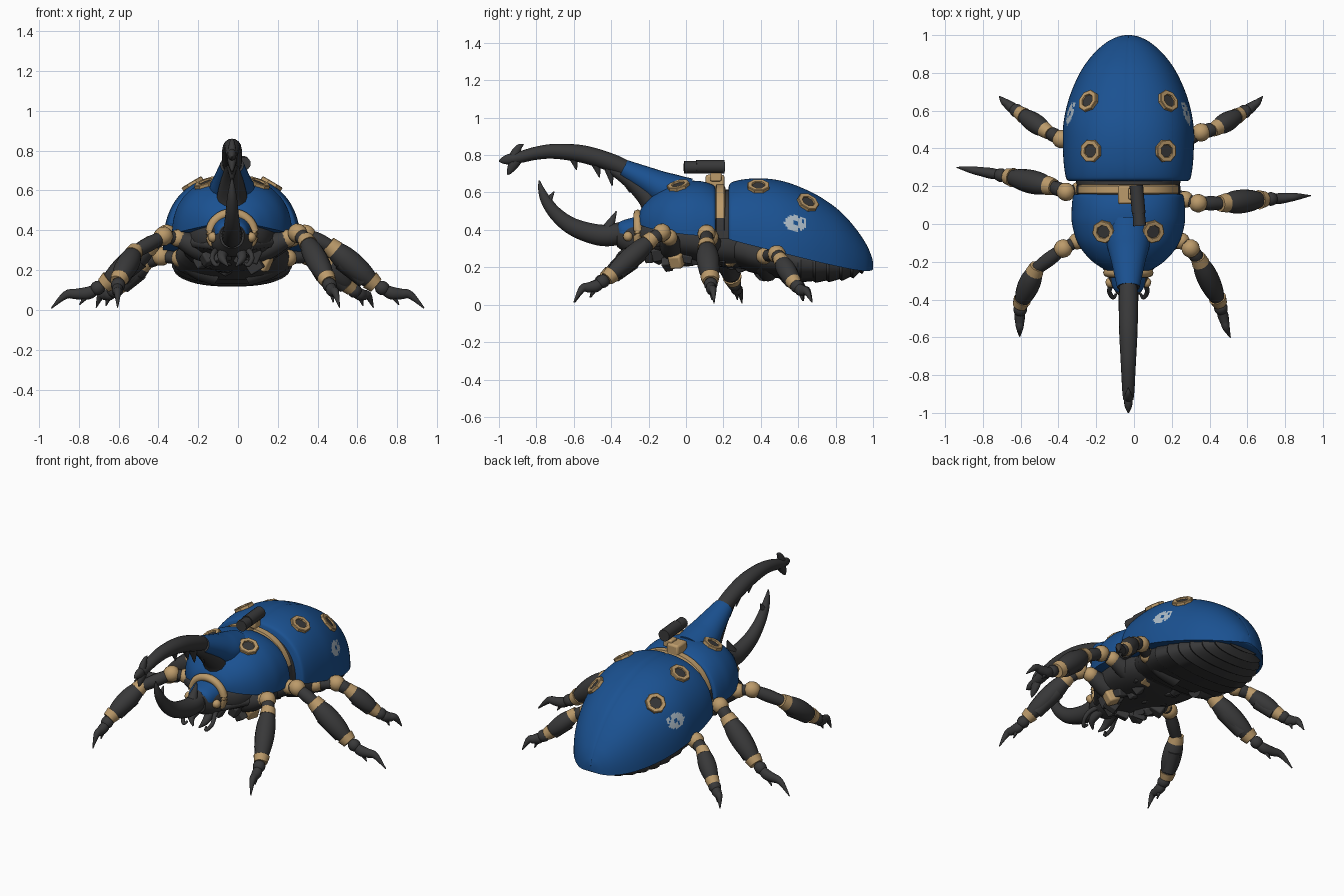
import bpy, bmesh, math, random
from mathutils import Vector
from mathutils.bvhtree import BVHTree

random.seed(4)
X0 = -0.03  # body axis


def material(name, r, g, b):
    m = bpy.data.materials.new(name)
    m.diffuse_color = (r, g, b, 1)
    return m


BLUE = material("blue paint", 0.0105, 0.083, 0.285)
DARK = material("dark grey", 0.040, 0.040, 0.041)
TAN = material("tan metal", 0.50, 0.325, 0.145)
PALE = material("pale worn paint", 0.42, 0.50, 0.57)


def smooth(pts, k):
    """Catmull-Rom subdivision of tuples of any length"""
    out = []
    for i in range(len(pts) - 1):
        a, b, c, d = (pts[max(0, min(len(pts) - 1, j))] for j in (i - 1, i, i + 1, i + 2))
        for s in range(k):
            t = s / k
            out.append(tuple(0.5 * (2 * q + (r - p) * t + (2 * p - 5 * q + 4 * r - w) * t * t
                                    + (3 * q - p - 3 * r + w) * t ** 3)
                             for p, q, r, w in zip(a, b, c, d)))
    return out + [tuple(pts[-1])]


def skin(name, rings, mat, angle=40):
    """Closed skin over a list of equal rings of points"""
    n = len(rings[0])
    verts = [tuple(p) for ring in rings for p in ring]
    faces = [(i * n + j, i * n + (j + 1) % n, (i + 1) * n + (j + 1) % n, (i + 1) * n + j)
             for i in range(len(rings) - 1) for j in range(n)]
    faces += [tuple(range(n)), tuple(range(len(verts) - n, len(verts)))]
    me = bpy.data.meshes.new(name)
    me.from_pydata(verts, [], faces)
    bm = bmesh.new()
    bm.from_mesh(me)
    bmesh.ops.recalc_face_normals(bm, faces=bm.faces[:])
    bm.to_mesh(me)
    bm.free()
    me.polygons.foreach_set("use_smooth", [True] * len(me.polygons))
    me.set_sharp_from_angle(angle=math.radians(angle))
    me.materials.append(mat)
    ob = bpy.data.objects.new(name, me)
    bpy.context.collection.objects.link(ob)
    return ob


def paint(ob, mat, rule):
    """Second colour on the faces that satisfy the rule"""
    ob.data.materials.append(mat)
    for f in ob.data.polygons:
        if rule(f.center, f.normal):
            f.material_index = 1


def spow(v, p):
    return math.copysign(abs(v) ** p, v)


def loft(name, rows, mat, n=32, k=6, half=True, p=0.85, seam=0.0):
    """Body section along y from rows (y, half width, bottom z, top z)"""
    rings = []
    for y, w, zb, zt in (smooth(rows, k) if k > 1 else rows):
        w = max(w, 0.002)
        ring = []
        for j in range(n + 1 if half else n):
            a = math.pi * j / n * (1 if half else 2)
            c, s = spow(math.cos(a), p), spow(math.sin(a), p)
            z = zb + (zt - zb) * s if half else (zb + zt) / 2 + (zt - zb) / 2 * s
            if half and j == n // 2:
                z -= seam
            ring.append((X0 + w * c, y, z))
        rings.append(ring)
    return skin(name, rings, mat)


def tube(name, pts, mat, k=5, n=12, flat=1.0, angle=50):
    """Round tube through (x, y, z, radius)"""
    P = smooth(pts, k) if k > 1 else pts
    V = [Vector(q[:3]) for q in P]
    rings = []
    for i, q in enumerate(P):
        t = (V[min(i + 1, len(V) - 1)] - V[max(i - 1, 0)]).normalized()
        side = t.cross(Vector((0, 0, 1)))
        side = side.normalized() if side.length > 0.05 else Vector((1, 0, 0))
        up = side.cross(t)
        r = max(q[3], 0.002)
        rings.append([V[i] + side * (math.cos(2 * math.pi * j / n) * r * flat)
                      + up * (math.sin(2 * math.pi * j / n) * r) for j in range(n)])
    return skin(name, rings, mat, angle)


def rod(name, a, b, r1, r2, mat, n=12):
    return tube(name, [(*a, r1), (*b, r2)], mat, k=1, n=n)


def ball(name, c, r, d, mat):
    """Ball joint along direction d"""
    d = Vector(d).normalized()
    prof = [(-0.95, 0.45), (-0.6, 0.85), (-0.2, 1), (0.2, 1), (0.6, 0.85), (0.95, 0.45)]
    return tube(name, [(*(Vector(c) + d * (t * r)), s * r) for t, s in prof], mat, k=1, n=14)


def box(name, c, s, mat, rot=(0, 0, 0)):
    hx, hy, hz = (v / 2 for v in s)
    ob = skin(name, [[(-hx, -hy, z), (hx, -hy, z), (hx, hy, z), (-hx, hy, z)] for z in (-hz, hz)], mat)
    ob.location, ob.rotation_euler = c, rot
    m = ob.modifiers.new("edge", 'BEVEL')
    m.width, m.segments = min(s) * 0.15, 2
    return ob


# wing case, with worn pale patches on both flanks
wing = loft("wing_case", [
    (0.228, 0.315, 0.355, 0.632), (0.245, 0.33, 0.345, 0.655), (0.32, 0.342, 0.325, 0.672),
    (0.42, 0.347, 0.30, 0.675), (0.52, 0.345, 0.275, 0.66), (0.62, 0.327, 0.25, 0.625),
    (0.72, 0.294, 0.225, 0.575), (0.82, 0.245, 0.203, 0.503), (0.9, 0.185, 0.187, 0.417),
    (0.96, 0.118, 0.18, 0.33), (0.99, 0.06, 0.183, 0.265), (1.0, 0.015, 0.19, 0.228)],
    BLUE, n=96, k=9, seam=0.004)


def worn(c, nor):
    d = ((c.y - 0.585) / 0.06) ** 2 + ((c.z - 0.437) / 0.042) ** 2
    return 0.06 < d < 1 and abs(nor.x) > 0.3 and random.random() > 0.06


paint(wing, PALE, worn)

# segmented belly under the wing case
belly = []
prof = smooth([(0.26, 0.25, 0.2), (0.4, 0.30, 0.15), (0.6, 0.295, 0.12), (0.75, 0.25, 0.12),
               (0.88, 0.17, 0.14), (0.96, 0.06, 0.185)], 2)
for i, (y, w, z) in enumerate(prof):
    t = 0.41 - 0.24 * (y - 0.2)
    belly += [(y, w * 0.97, z + 0.009, t), (y + 0.014, w, z, t)]
loft("belly", belly, DARK, n=40, k=1, half=False)

# chest shield
shield = loft("chest_shield", [
    (0.158, 0.28, 0.37, 0.62), (0.145, 0.293, 0.37, 0.64), (0.08, 0.3, 0.37, 0.66),
    (0.0, 0.298, 0.375, 0.66), (-0.1, 0.268, 0.39, 0.635), (-0.18, 0.21, 0.405, 0.585),
    (-0.23, 0.145, 0.42, 0.53), (-0.25, 0.10, 0.43, 0.49)], BLUE, n=48)

# chest underside, waist and tan waist band
loft("chest_underside", [(-0.26, 0.1, 0.3, 0.44), (-0.18, 0.18, 0.27, 0.46), (0.0, 0.24, 0.24, 0.47),
                         (0.2, 0.25, 0.2, 0.46), (0.36, 0.22, 0.19, 0.4)], DARK, half=False)
loft("waist", [(0.12, 0.26, 0.35, 0.615), (0.25, 0.28, 0.35, 0.615)], DARK, k=1)
band = loft("waist_band", [(0.156, 0.265, 0.36, 0.625), (0.163, 0.275, 0.36, 0.643), (0.202, 0.275, 0.36, 0.643),
                           (0.21, 0.265, 0.36, 0.625)], TAN, k=1, n=40)
paint(band, DARK, lambda c, nor: c.z < 0.47 and abs(nor.y) < 0.99)

# upper horn: blue base with dark underside, dark shaft, forked tip, thorns below
base = tube("horn_base", [(X0, 0.02, 0.585, 0.09), (X0, -0.1, 0.61, 0.095), (X0, -0.2, 0.66, 0.075),
                          (X0, -0.335, 0.728, 0.05)], BLUE, n=24, flat=1.2)
paint(base, DARK, lambda c, nor: nor.z < -0.55 or c.y < -0.32 and nor.y < -0.7)
tube("upper_horn", [(X0, -0.3, 0.715, 0.045), (X0, -0.4, 0.76, 0.048), (X0, -0.55, 0.805, 0.047),
                    (X0, -0.7, 0.82, 0.04), (X0, -0.8, 0.81, 0.035), (X0, -0.88, 0.79, 0.031),
                    (X0, -0.93, 0.778, 0.026)], DARK, n=16, flat=1.05)
tube("horn_fork", [(X0, -0.9, 0.785, 0.028), (X0, -0.945, 0.778, 0.028), (X0, -0.975, 0.772, 0.02),
                   (X0, -1.0, 0.768, 0.004)], DARK, flat=0.8)
tube("horn_fork", [(X0, -0.92, 0.78, 0.03), (X0, -0.91, 0.815, 0.024), (X0, -0.89, 0.845, 0.015),
                   (X0, -0.868, 0.857, 0.003)], DARK, flat=0.8)
tube("horn_fork", [(X0, -0.9, 0.785, 0.03), (X0, -0.925, 0.745, 0.027), (X0, -0.945, 0.71, 0.014),
                   (X0, -0.955, 0.695, 0.003)], DARK, flat=0.8)
for y0, z0, y1, z1, r in ((-0.6, 0.78, -0.585, 0.72, 0.024), (-0.48, 0.75, -0.462, 0.68, 0.026),
                          (-0.41, 0.73, -0.395, 0.635, 0.03), (-0.33, 0.69, -0.30, 0.60, 0.035)):
    rod("horn_thorn", (X0, y0, z0), (X0, y1, z1), r, 0.003, DARK, 10)
tube("horn_keel", [(X0, -0.4, 0.725, 0.025), (X0, -0.3, 0.665, 0.042), (X0, -0.2, 0.575, 0.06),
                   (X0, -0.17, 0.5, 0.06)], DARK, flat=1.25)

# lower horn growing from the head
tube("lower_horn", [(X0, -0.3, 0.395, 0.06), (X0, -0.42, 0.37, 0.058), (X0, -0.52, 0.385, 0.053),
                    (X0, -0.62, 0.425, 0.045), (X0, -0.7, 0.49, 0.036), (X0, -0.75, 0.56, 0.028),
                    (X0, -0.775, 0.62, 0.016), (X0, -0.785, 0.665, 0.003)], DARK, n=16, flat=0.9)
rod("lower_horn_thorn", (X0, -0.74, 0.55), (X0, -0.705, 0.605), 0.022, 0.003, DARK)
rod("lower_horn_thorn", (X0, -0.42, 0.40), (X0, -0.372, 0.50), 0.035, 0.003, DARK)

# head, cap, tan collar
loft("head", [(-0.37, 0.06, 0.31, 0.43), (-0.3, 0.1, 0.27, 0.45), (-0.2, 0.12, 0.27, 0.46)], DARK, half=False)
loft("head_cap", [(-0.365, 0.05, 0.39, 0.43), (-0.34, 0.08, 0.38, 0.45), (-0.25, 0.105, 0.37, 0.475)], BLUE)
tube("head_collar", [(X0 + 0.11 * math.cos(a), -0.258, 0.385 + 0.1 * math.sin(a), 0.024)
                     for a in [math.radians(-35 + 25 * i) for i in range(11)]], TAN, k=3, n=8)

# mouth feelers, jaws and eyes on both sides
for s in (-1, 1):
    tube("feeler", [(X0 + s * x, y, z, r) for x, y, z, r in (
        (0.06, -0.25, 0.31, 0.016), (0.09, -0.32, 0.29, 0.014), (0.1, -0.36, 0.255, 0.012),
        (0.08, -0.39, 0.225, 0.011), (0.065, -0.37, 0.235, 0.006))], DARK, n=8)
    tube("jaw", [(X0 + s * 0.04, -0.28, 0.3, 0.03), (X0 + s * 0.05, -0.35, 0.26, 0.022),
                 (X0 + s * 0.02, -0.38, 0.22, 0.004)], DARK)
    ball("eye", (X0 + s * 0.095, -0.31, 0.365), 0.026, (s, -0.3, 0), TAN)
    rod("cheek_strut", (X0 + s * 0.09, -0.26, 0.32), (X0 + s * 0.2, -0.1, 0.34), 0.022, 0.03, DARK, 8)


# eight-sided vents set into the shells
def vent(shell, x, y):
    me = shell.data
    tree = BVHTree.FromPolygons([v.co for v in me.vertices], [tuple(f.vertices) for f in me.polygons])
    loc, nor, _, _ = tree.ray_cast(Vector((x, y, 2)), Vector((0, 0, -1)))
    if nor.z < 0:
        nor = -nor
    octagon = [(math.cos(math.pi * (j + .5) / 4), math.sin(math.pi * (j + .5) / 4)) for j in range(8)]
    ringp = [(0.062, -0.03), (0.062, 0.011), (0.058, 0.014), (0.037, 0.014), (0.034, 0.003)]
    for name, prof, mat in (("vent_ring", ringp, TAN), ("vent_hole", [(0.037, -0.01), (0.037, 0.006)], DARK)):
        ob = skin(name, [[(r * c, r * s, h) for c, s in octagon] for r, h in prof], mat, 20)
        ob.location = loc
        ob.rotation_euler = nor.to_track_quat('Z', 'Y').to_euler()


for s in (-1, 1):
    vent(wing, X0 + s * 0.21, 0.65)
    vent(wing, X0 + s * 0.197, 0.387)
    vent(shield, X0 + s * 0.13, -0.04)

# scope on its tan mount
box("scope_mount", (-0.045, 0.155, 0.65), (0.08, 0.1, 0.09), TAN)
box("scope_bracket", (0.0, 0.16, 0.685), (0.06, 0.06, 0.05), TAN)
rod("scope_body", (0.012, 0.205, 0.738), (0.025, 0.055, 0.738), 0.036, 0.036, DARK, 16)
rod("scope_hood", (0.024, 0.07, 0.735), (0.03, -0.01, 0.735), 0.032, 0.034, DARK, 16)


# legs: hip, second joint, knee, ankle and hooked claw
def leg(name, A, B, K, F, C, D, T, r=0.055):
    A, B, K, F, C, D, T = (Vector(v) for v in (A, B, K, F, C, D, T))
    s = 1 if A.x > 0 else -1
    root = Vector((X0 + s * 0.07, A.y + 0.02, A.z - 0.09))
    tube(name + "_hip", [(*root, 0.05), (*((root + A) / 2), 0.062), (*A, 0.04)], DARK)
    ball(name + "_hip_joint", A, 0.044, B - A, TAN)
    rod(name + "_link", A, B, 0.032, 0.032, DARK)
    ball(name + "_mid_joint", B, 0.048, K - B, TAN)
    tube(name + "_thigh", [(*B, 0.03), (*((B + K) / 2), 0.038), (*K, 0.032)], DARK)
    d = (F - K).normalized()
    rod(name + "_knee_ring", K - d * 0.022, K + d * 0.025, r * 0.72, r * 0.86, TAN, 14)
    tube(name + "_shin", [(*K.lerp(F, t), r * q) for t, q in
                          ((0.05, 0.75), (0.25, 0.98), (0.5, 1.04), (0.75, 0.92), (0.93, 0.7))], DARK, k=3)
    low = Vector((0, 0, 0.022))
    rod(name + "_shin_plate", K.lerp(F, 0.25) - low, K.lerp(F, 0.8) - low, r * 0.85, r * 0.72, DARK, 8)
    rod(name + "_ankle_ring", F - d * 0.024, F + d * 0.018, r * 0.86, r * 0.7, TAN, 14)
    ball(name + "_ankle", F.lerp(C, 0.5), 0.036, C - F, DARK)
    tube(name + "_claw", [(*F.lerp(C, 0.5), 0.024), (*C, 0.032), (*C.lerp(D, 0.5), 0.027), (*D, 0.02),
                          (*T, 0.003)], DARK, flat=0.9)
    rod(name + "_spur", C, C.lerp(D, 0.4) - Vector((0, 0, 0.055)), 0.02, 0.003, DARK, 8)


leg("front_right_leg", (0.25, -0.09, .36), (0.3, -0.13, .385), (0.345, -0.19, .345), (0.45, -0.41, .15),
    (0.47, -0.48, .10), (0.49, -0.555, .085), (0.51, -0.6, .012))
leg("front_left_leg", (-0.3, -0.09, .36), (-0.375, -0.13, .37), (-0.52, -0.24, .29), (-0.6, -0.42, .15),
    (-0.605, -0.485, .10), (-0.605, -0.555, .085), (-0.605, -0.595, .012))
leg("middle_right_leg", (0.27, 0.13, .36), (0.34, 0.11, .38), (0.47, 0.11, .315), (0.68, 0.13, .135),
    (0.77, 0.135, .085), (0.865, 0.145, .075), (0.935, 0.15, .008), 0.06)
leg("middle_left_leg", (-0.29, 0.18, .36), (-0.36, 0.17, .38), (-0.44, 0.2, .325), (-0.66, 0.25, .135),
    (-0.75, 0.267, .085), (-0.865, 0.287, .075), (-0.938, 0.3, .008), 0.06)
leg("rear_right_leg", (0.25, 0.42, .26), (0.355, 0.485, .27), (0.43, 0.505, .24), (0.56, 0.58, .115),
    (0.61, 0.61, .08), (0.655, 0.645, .07), (0.68, 0.675, .012), 0.05)
leg("rear_left_leg", (-0.29, 0.4, .26), (-0.385, 0.45, .27), (-0.46, 0.49, .24), (-0.6, 0.585, .115),
    (-0.645, 0.615, .08), (-0.69, 0.65, .07), (-0.712, 0.675, .012), 0.05)

# machinery packed beneath the chest
for i in range(12):
    for s in (-1, 1):
        x, y = random.uniform(0.03, 0.1 + 0.1 * min(1, i / 4)), -0.2 + i * 0.05
        c = (X0 + s * x, y, 0.25 + 0.5 * x * x + random.uniform(-0.03, 0.02))
        box("underside_block", c, [random.uniform(0.04, 0.08) for _ in range(3)],
            TAN if i in (3, 9) and s > 0 else DARK, [random.uniform(-0.6, 0.6) for _ in range(3)])
